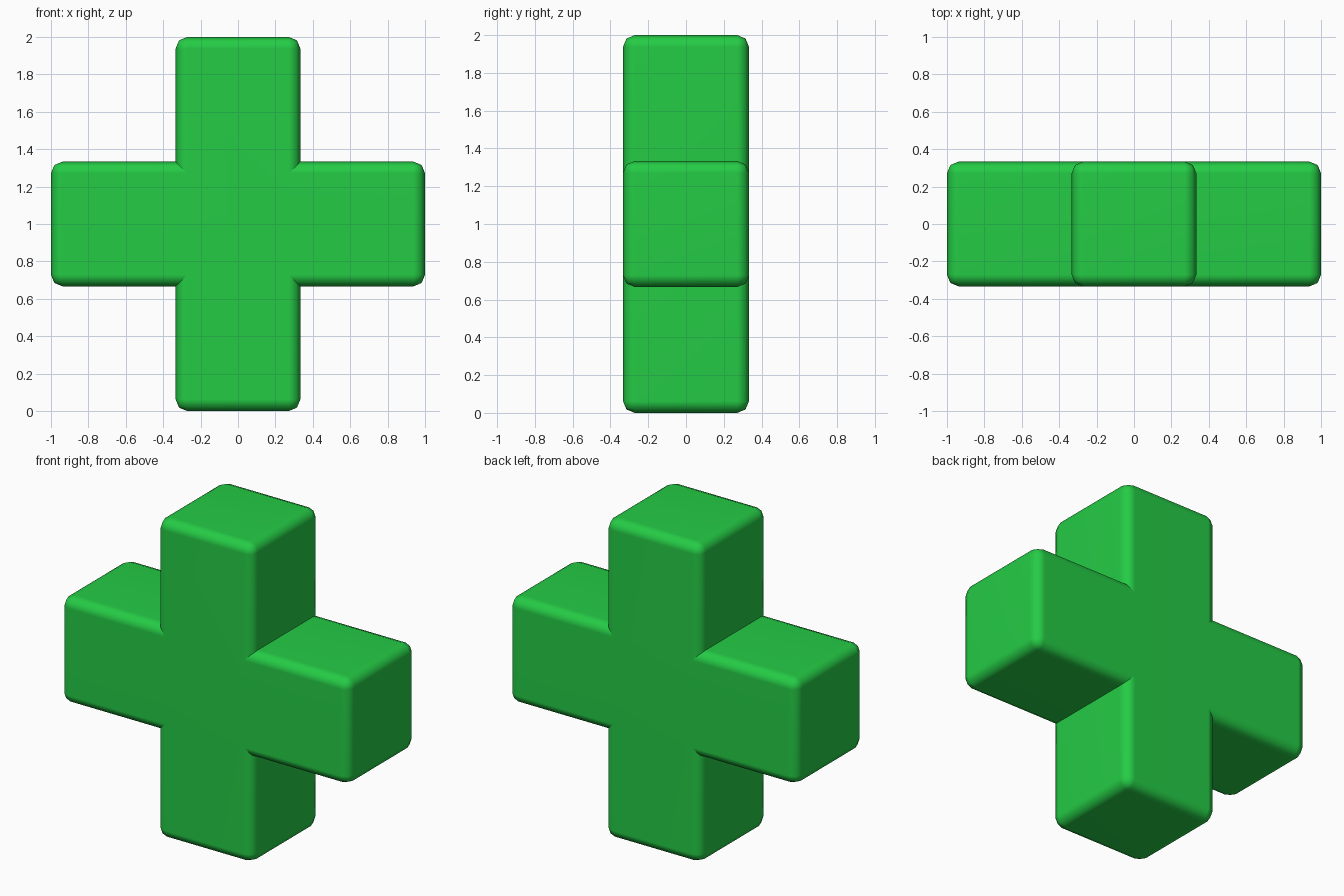
import bpy, bmesh, math

if "Cube" in bpy.data.objects:
    bpy.data.objects.remove(bpy.data.objects["Cube"])

A, W, D = 1.0, 1 / 3, 1 / 3   # arm reach, half arm width, half depth
BEVEL = 0.062

green = bpy.data.materials.new("bright green")
green.diffuse_color = (0.018, 0.60, 0.06, 1)
green.use_nodes = True
green.node_tree.nodes["Principled BSDF"].inputs["Base Color"].default_value = green.diffuse_color

# plus-shaped profile: one quadrant's three points turned four times
quadrant = [(A, -W), (A, W), (W, W)]
profile = []
for k in range(4):
    c, s = round(math.cos(k * math.pi / 2)), round(math.sin(k * math.pi / 2))
    profile += [(c * x - s * z, s * x + c * z) for x, z in quadrant]

# extrude the profile front to back
bm = bmesh.new()
face = bm.faces.new([bm.verts.new((x, -D, z + 1)) for x, z in profile])
ext = bmesh.ops.extrude_face_region(bm, geom=[face], use_keep_orig=True)
moved = [g for g in ext["geom"] if isinstance(g, bmesh.types.BMVert)]
bmesh.ops.translate(bm, verts=moved, vec=(0, 2 * D, 0))
bmesh.ops.recalc_face_normals(bm, faces=bm.faces)

# round the outer edges only, leaving the inner corners crisp
convex = [e for e in bm.edges if e.is_convex]
bmesh.ops.bevel(bm, geom=convex, offset=BEVEL, offset_type='OFFSET', segments=2,
                profile=0.5, affect='EDGES', clamp_overlap=True)
bmesh.ops.recalc_face_normals(bm, faces=bm.faces)
for f in bm.faces:
    f.smooth = True
for e in bm.edges:
    e.smooth = e.calc_face_angle_signed(0) > -math.radians(20)

mesh = bpy.data.meshes.new("plus_sign")
bm.to_mesh(mesh)
bm.free()
mesh.materials.append(green)
plus = bpy.data.objects.new("plus_sign", mesh)
bpy.context.collection.objects.link(plus)

# keep the large faces flat while the rounded edges shade smoothly
wn = plus.modifiers.new("weighted_normals", 'WEIGHTED_NORMAL')
wn.keep_sharp = True
